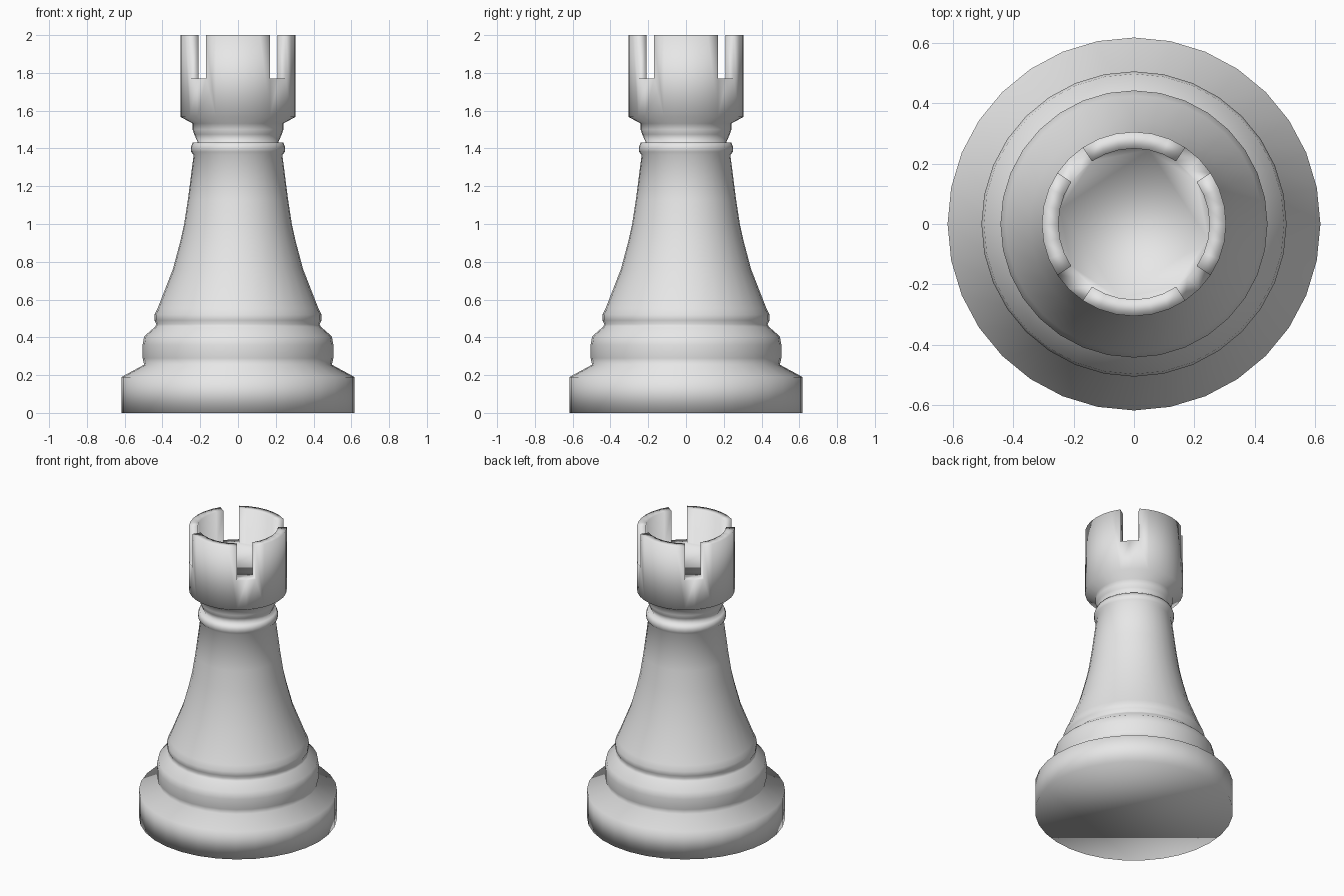
import bpy
import bmesh
from math import cos, sin, pi

default_cube = bpy.data.objects.get("Cube")
if default_cube:
    bpy.data.objects.remove(default_cube, do_unlink=True)

SEGMENTS = 32
INNER_R, HEAD_R = 0.25, 0.305
SLOT_Z, TOP_Z = 1.77, 2.0

# Outer profile (radius, height), from the foot to the underside of the head
PROFILE = [
    (0.617, 0.0), (0.617, 0.19), (0.497, 0.255),                # foot
    (0.505, 0.29), (0.505, 0.36), (0.497, 0.405), (0.44, 0.455),  # lower ring
    (0.432, 0.47), (0.442, 0.49), (0.442, 0.52), (0.425, 0.555),  # collar
    (0.345, 0.76), (0.305, 0.91), (0.285, 1.0), (0.265, 1.13),
    (0.235, 1.365),                                            # body
    (0.248, 1.382), (0.25, 1.405), (0.24, 1.432),              # bead
    (0.213, 1.432), (0.232, 1.475), (0.24, 1.5), (0.24, 1.532),  # neck
    (HEAD_R, 1.567),                                           # head underside
]

# Stone material
stone = bpy.data.materials.new("light grey")
stone.use_nodes = True
grey = (0.8, 0.8, 0.8, 1.0)
stone.diffuse_color = grey
stone.node_tree.nodes["Principled BSDF"].inputs["Base Color"].default_value = grey

bm = bmesh.new()


def ring(radius, z):
    """One horizontal ring of vertices."""
    step = 2 * pi / SEGMENTS
    return [bm.verts.new((radius * cos(i * step), radius * sin(i * step), z))
            for i in range(SEGMENTS)]


def is_merlon(i):
    """Two segments on every diagonal are left open as slots."""
    return i % 8 not in (3, 4)


# Turned foot, body and neck
rings = [ring(r, z) for r, z in PROFILE]
for low, high in zip(rings, rings[1:]):
    for i in range(SEGMENTS):
        j = (i + 1) % SEGMENTS
        bm.faces.new((low[i], low[j], high[j], high[i]))
bm.faces.new(list(reversed(rings[0])))

# Crown: wall, battlements and sunken floor
base = rings[-1]
outer_low, outer_top = ring(HEAD_R, SLOT_Z), ring(HEAD_R, TOP_Z)
inner_low, inner_top = ring(INNER_R, SLOT_Z), ring(INNER_R, TOP_Z)
bm.faces.new(inner_low)
for i in range(SEGMENTS):
    j = (i + 1) % SEGMENTS
    if is_merlon(i):
        # Outer wall, taking in the slot corner where it borders a slot
        wall = [base[i], base[j]]
        if not is_merlon(j):
            wall.append(outer_low[j])
        wall += [outer_top[j], outer_top[i]]
        if not is_merlon(i - 1):
            wall.append(outer_low[i])
        bm.faces.new(wall)
        bm.faces.new((outer_top[i], outer_top[j], inner_top[j], inner_top[i]))
        bm.faces.new((inner_low[j], inner_low[i], inner_top[i], inner_top[j]))
    else:
        bm.faces.new((base[i], base[j], outer_low[j], outer_low[i]))
        bm.faces.new((outer_low[i], outer_low[j], inner_low[j], inner_low[i]))
    # Upright sides of the slots
    if is_merlon(i) != is_merlon(i - 1):
        bm.faces.new((outer_low[i], inner_low[i], inner_top[i], outer_top[i]))

loose = [v for v in bm.verts if not v.link_faces]
bmesh.ops.delete(bm, geom=loose, context="VERTS")
bmesh.ops.recalc_face_normals(bm, faces=bm.faces[:])
for face in bm.faces:
    face.smooth = True

mesh = bpy.data.meshes.new("castle_tower_piece")
bm.to_mesh(mesh)
bm.free()
mesh.materials.append(stone)
tower = bpy.data.objects.new("castle_tower_piece", mesh)
bpy.context.collection.objects.link(tower)
